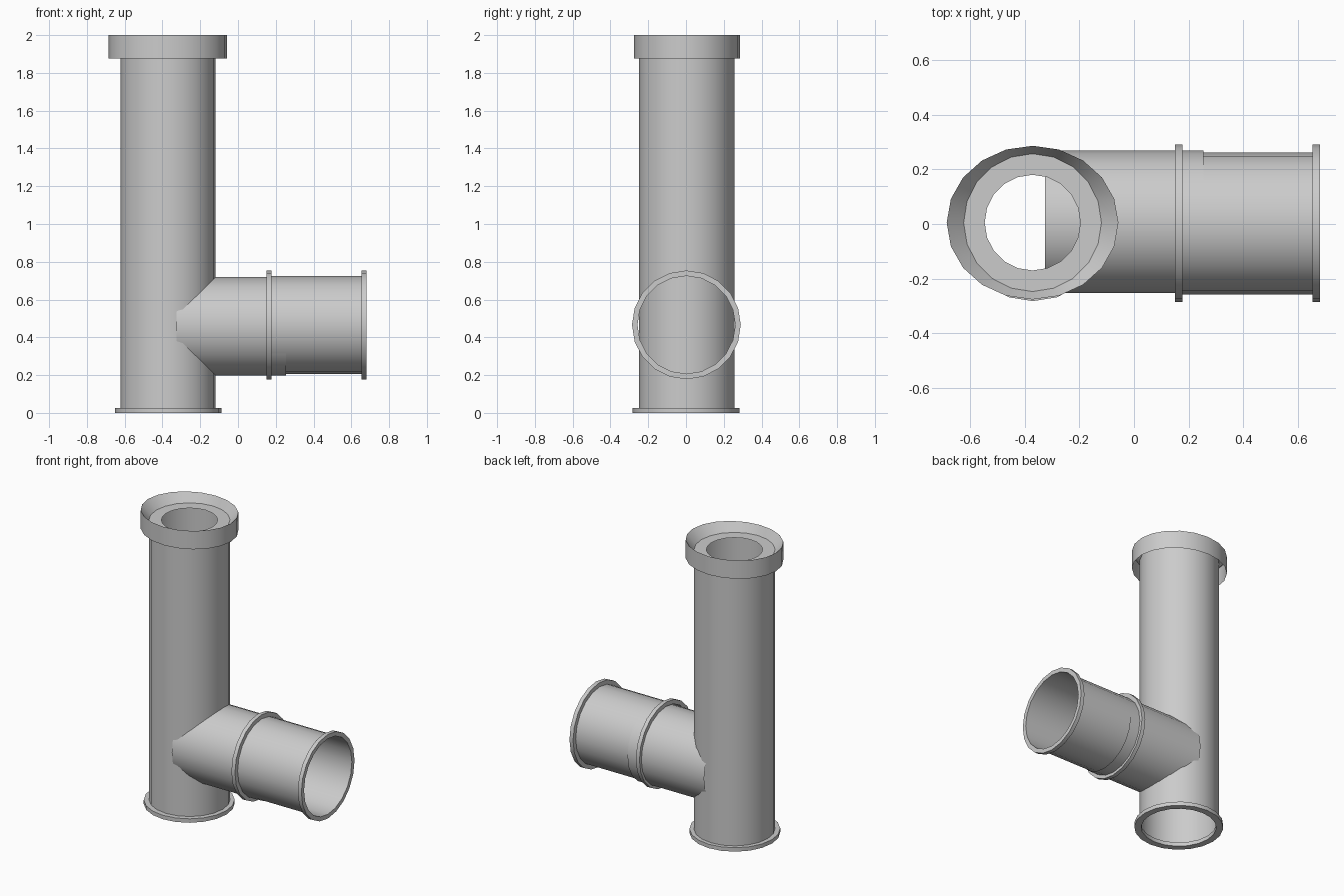
import bpy, bmesh, math
from mathutils import Vector

if "Cube" in bpy.data.objects:
    bpy.data.objects.remove(bpy.data.objects["Cube"])

SIDES = 20


def lathe(name, centre, axis, profile, closed=False):
    """Sweep rings (position along axis, radius a, radius b) into a shell."""
    bm = bmesh.new()
    rings = []
    for pos, ra, rb in profile:
        ring = []
        for i in range(SIDES):
            t = 2 * math.pi * i / SIDES
            a, b = ra * math.cos(t), rb * math.sin(t)
            p = Vector((a, b, pos)) if axis == 'Z' else Vector((pos, a, b))
            ring.append(bm.verts.new(p + Vector(centre)))
        rings.append(ring)
    pairs = list(zip(rings, rings[1:]))
    if closed:
        pairs.append((rings[-1], rings[0]))
    for r0, r1 in pairs:
        for i in range(SIDES):
            j = (i + 1) % SIDES
            bm.faces.new((r0[i], r0[j], r1[j], r1[i]))
    if closed:
        bmesh.ops.recalc_face_normals(bm, faces=bm.faces[:])
    me = bpy.data.meshes.new(name)
    bm.to_mesh(me)
    bm.free()
    ob = bpy.data.objects.new(name, me)
    bpy.context.collection.objects.link(ob)
    bpy.ops.object.select_all(action='DESELECT')
    ob.select_set(True)
    bpy.context.view_layer.objects.active = ob
    bpy.ops.object.shade_smooth_by_angle(angle=math.radians(30))
    return ob


def tube(name, centre, axis, start, end, r):
    return lathe(name, centre, axis, [(start, r, r), (end, r, r)])


def flange(name, centre, axis, start, end, r_in, r_out):
    prof = [(start, r_in, r_in), (start, r_out, r_out),
            (end, r_out, r_out), (end, r_in, r_in)]
    return lathe(name, centre, axis, prof, closed=True)


# Upright pipe with its base flange
UP = (-0.37, 0.004, 0)
tube("upright_pipe", UP, 'Z', 0, 1.94, 0.252)
flange("base_flange", (-0.37, 0, 0), 'Z', 0, 0.027, 0.238, 0.282)

# Slightly oval cup collar at the top: outer band, sloped inside, flat inner ring
lathe("top_collar", (-0.371, 0.005, 0), 'Z',
      [(1.875, 0.314, 0.281), (2.0, 0.314, 0.281),
       (1.94, 0.252, 0.252), (1.94, 0.175, 0.175)])

# Side branch: stub through the upright, then an overlapping outer section
tube("branch_stub", (0, 0.008, 0.459), 'X', -0.325, 0.255, 0.261)
BR = (0, 0.002, 0.466)
tube("branch_end", BR, 'X', 0.15, 0.68, 0.259)
for label, x in (("middle", 0.15), ("end", 0.653)):
    flange("branch_flange_" + label, BR, 'X', x, x + 0.027, 0.259, 0.288)
